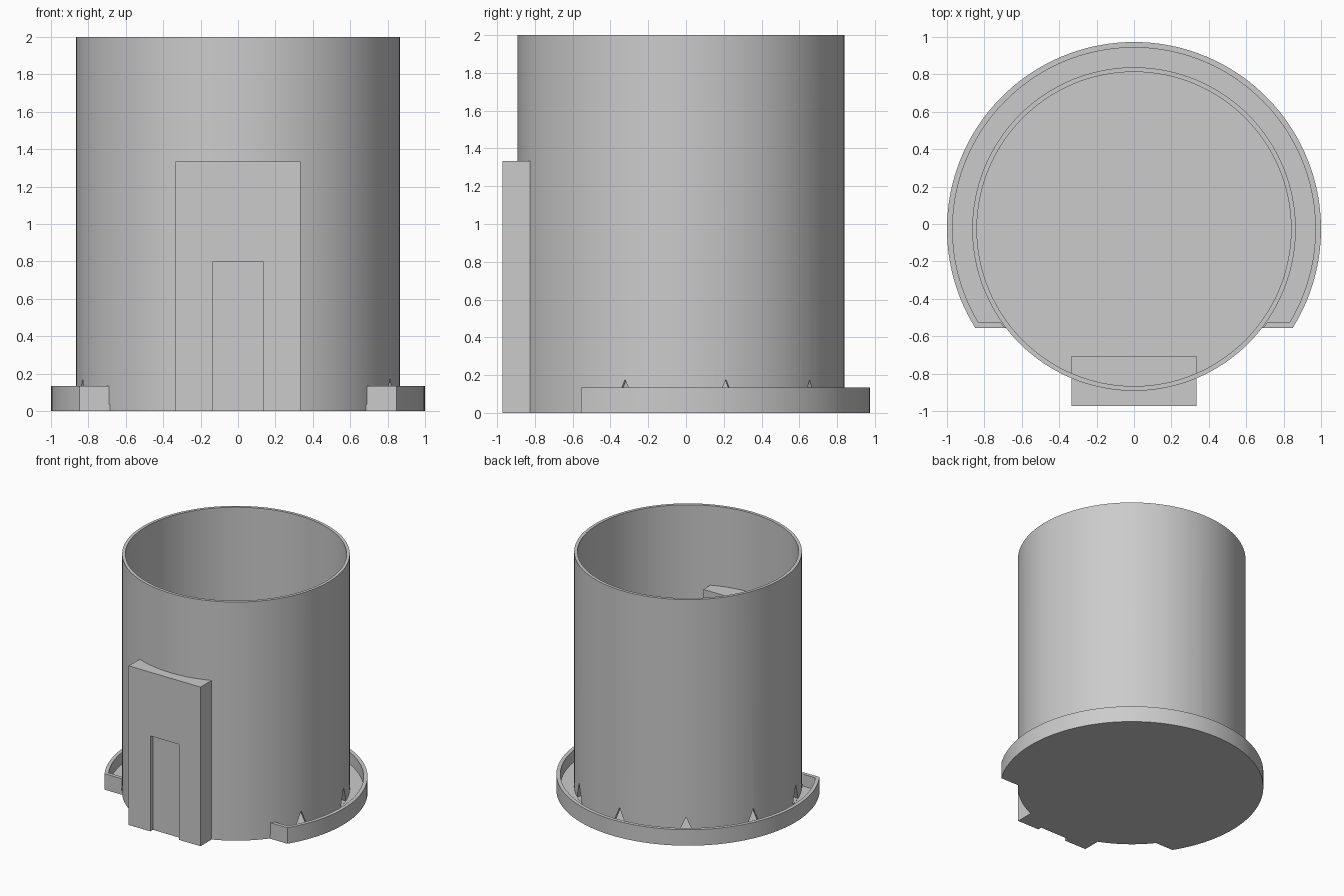
import bpy, bmesh, math
from mathutils import Matrix, Vector

if "Cube" in bpy.data.objects:
    bpy.data.objects.remove(bpy.data.objects["Cube"])

CY = -0.027          # y of the pot axis
R_OUT, R_IN = 0.865, 0.84
HEIGHT, FLOOR, RIM = 2.0, 0.034, 0.134
CHORD = -0.53        # where the tray is cut off, measured from the axis
WALL = 0.03

grey = bpy.data.materials.new("plain_grey")
grey.use_nodes = True
grey.diffuse_color = (0.6, 0.6, 0.6, 1)
grey.node_tree.nodes["Principled BSDF"].inputs["Base Color"].default_value = (0.6, 0.6, 0.6, 1)


def finish(name, bm):
    bmesh.ops.recalc_face_normals(bm, faces=bm.faces)
    mesh = bpy.data.meshes.new(name)
    bm.to_mesh(mesh)
    bm.free()
    obj = bpy.data.objects.new(name, mesh)
    bpy.context.collection.objects.link(obj)
    mesh.materials.append(grey)
    return obj


def extrude(bm, points, offset):
    """Closed prism from a flat outline."""
    face = bm.faces.new([bm.verts.new(p) for p in points])
    new = bmesh.ops.extrude_face_region(bm, geom=[face], use_keep_orig=True)["geom"]
    moved = [v for v in new if isinstance(v, bmesh.types.BMVert)]
    bmesh.ops.translate(bm, verts=moved, vec=offset)


def activate(obj):
    bpy.ops.object.select_all(action='DESELECT')
    obj.select_set(True)
    bpy.context.view_layer.objects.active = obj


def cut(obj, cutter):
    cutter.hide_render = True
    mod = obj.modifiers.new("cut", 'BOOLEAN')
    mod.operation, mod.solver, mod.object = 'DIFFERENCE', 'EXACT', cutter
    activate(obj)
    bpy.ops.object.modifier_apply(modifier=mod.name)
    bpy.data.objects.remove(cutter)


def smooth(obj):
    activate(obj)
    bpy.ops.object.shade_smooth_by_angle(angle=math.radians(30))


def arc(radius, chord, steps=96):
    """Arc over the back, from the right chord end to the left one."""
    start = math.asin(chord / radius)
    span = math.pi - 2 * start
    return [(radius * math.cos(start + span * i / steps),
             CY + radius * math.sin(start + span * i / steps)) for i in range(steps + 1)]


def box(name, x, y0, y1, z0, z1):
    bm = bmesh.new()
    extrude(bm, [(-x, y0, z0), (x, y0, z0), (x, y0, z1), (-x, y0, z1)], Vector((0, y1 - y0, 0)))
    return finish(name, bm)


# Pot: a thin cup turned around its axis
bm = bmesh.new()
profile = [(0, 0), (R_OUT, 0), (R_OUT, HEIGHT), (R_IN, HEIGHT), (R_IN, FLOOR), (0, FLOOR)]
verts = [bm.verts.new((r, CY, z)) for r, z in profile]
edges = [bm.edges.new(pair) for pair in zip(verts, verts[1:])]
bmesh.ops.spin(bm, geom=verts + edges, cent=(0, CY, 0), axis=(0, 0, 1),
               angle=2 * math.pi, steps=128, use_merge=True)
bmesh.ops.remove_doubles(bm, verts=bm.verts, dist=0.0005)
pot = finish("pot", bm)

# Triangular drain holes just above the floor
bm = bmesh.new()
for i in range(7):
    turn = Matrix.Translation((0, CY, 0)) @ Matrix.Rotation(math.radians(-20 + 36 * i), 4, 'Z')
    triangle = [(0.8, -0.06, FLOOR + 0.002), (0.8, 0.06, FLOOR + 0.002), (0.8, 0, 0.177)]
    extrude(bm, [turn @ Vector(p) for p in triangle], turn.to_3x3() @ Vector((0.13, 0, 0)))
cut(pot, finish("drain_cutter", bm))
smooth(pot)

# Drip tray floor around the pot
bm = bmesh.new()
outline = arc(0.985, CHORD + 0.002) + arc(0.86, CHORD + 0.002)[::-1]
extrude(bm, [(x, y, 0) for x, y in outline], Vector((0, 0, FLOOR)))
smooth(finish("tray_floor", bm))

# Drip tray wall, with returns at both front ends that meet the pot
bm = bmesh.new()
gap = 0.87
end_x = [math.sqrt(gap ** 2 - c ** 2) for c in (CHORD, CHORD + WALL)]
outline = arc(1.0, CHORD)
outline += [(-end_x[0], CY + CHORD), (-end_x[1], CY + CHORD + WALL)]
outline += arc(1.0 - WALL, CHORD + WALL)[::-1]
outline += [(end_x[1], CY + CHORD + WALL), (end_x[0], CY + CHORD)]
extrude(bm, [(x, y, 0) for x, y in outline], Vector((0, 0, RIM)))
smooth(finish("tray_wall", bm))

# Front block with a shallow door recess
front_block = box("front_block", 0.333, -0.972, -0.706, 0, 1.334)
cut(front_block, box("door_cutter", 0.133, -1.1, -0.938, -0.1, 0.8))
